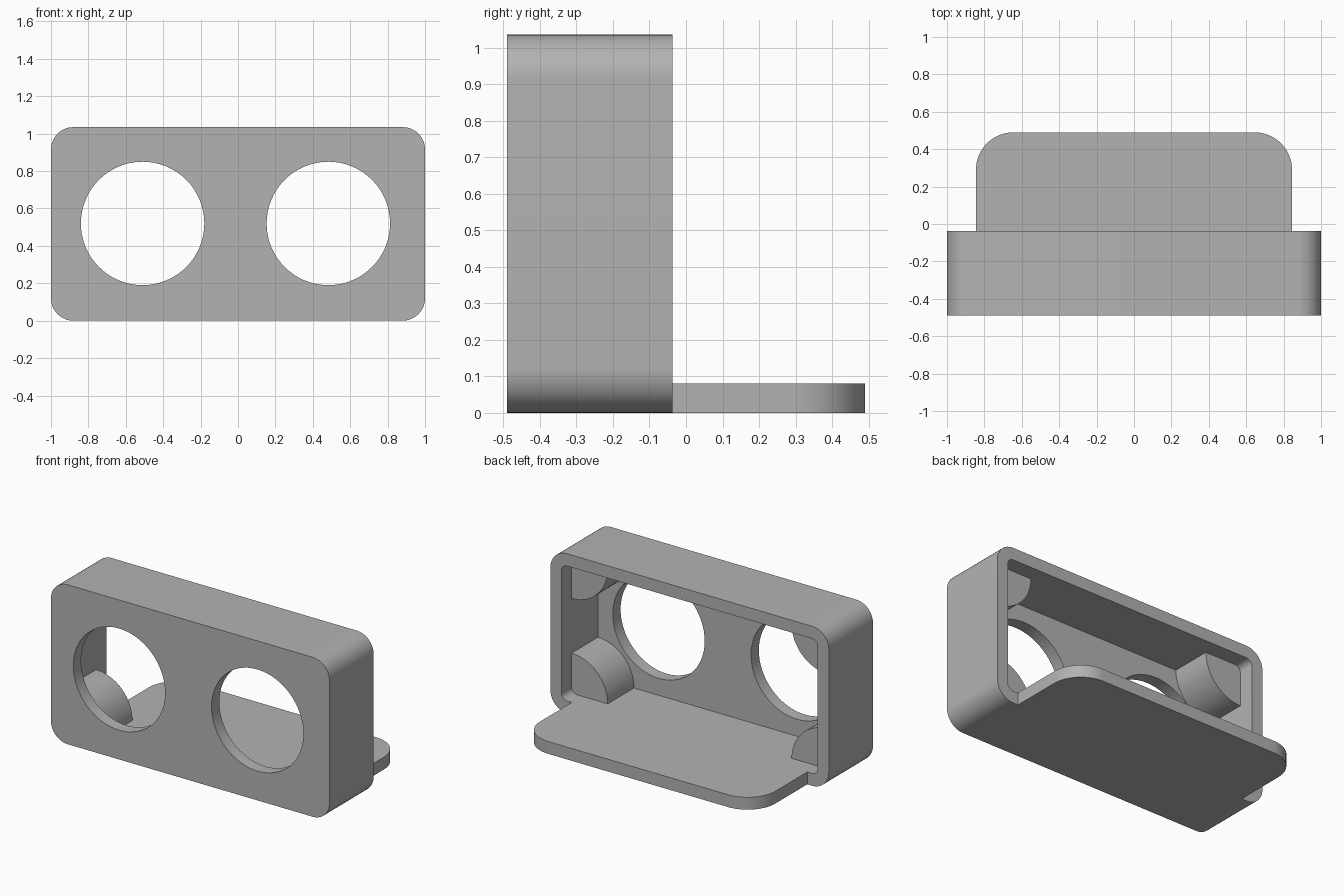
import bpy, bmesh
from math import pi, sin, cos, radians

cube = bpy.data.objects.get("Cube")
if cube:
    bpy.data.objects.remove(cube, do_unlink=True)

# Main sizes
HEIGHT, WALL = 1.035, 0.08
FRONT, REAR, TONGUE_END = -0.49, -0.037, 0.49
MID = HEIGHT / 2

grey = bpy.data.materials.new("plain grey")
grey.use_nodes = True
colour = (0.45, 0.45, 0.45, 1)
grey.diffuse_color = colour
grey.node_tree.nodes["Principled BSDF"].inputs["Base Color"].default_value = colour


def arc(cx, cy, r, start, end, steps):
    return [(cx + r * cos(start + (end - start) * i / steps),
             cy + r * sin(start + (end - start) * i / steps)) for i in range(steps + 1)]


def rounded_rect(hw, hh, r, cy):
    points = []
    for k, (sx, sy) in enumerate([(1, 1), (-1, 1), (-1, -1), (1, -1)]):
        points += arc(sx * (hw - r), cy + sy * (hh - r), r, k * pi / 2, (k + 1) * pi / 2, 12)
    return points


def prism(name, profile, low, high, axis="Y"):
    """Extrude a profile along Y (points are x, z) or Z (points are x, y)."""
    bm = bmesh.new()
    place = (lambda a, b: (a, low, b)) if axis == "Y" else (lambda a, b: (a, b, low))
    face = bm.faces.new([bm.verts.new(place(a, b)) for a, b in profile])
    top = bmesh.ops.extrude_face_region(bm, geom=[face])["geom"]
    step = (0, high - low, 0) if axis == "Y" else (0, 0, high - low)
    bmesh.ops.translate(bm, vec=step, verts=[g for g in top if isinstance(g, bmesh.types.BMVert)])
    bmesh.ops.recalc_face_normals(bm, faces=bm.faces[:])
    mesh = bpy.data.meshes.new(name)
    bm.to_mesh(mesh)
    bm.free()
    mesh.materials.append(grey)
    obj = bpy.data.objects.new(name, mesh)
    bpy.context.collection.objects.link(obj)
    return obj


# Housing: rounded box, open at the rear, with two round openings in front
housing = prism("housing", rounded_rect(1, MID, 0.12, MID), FRONT, REAR)
cutters = [prism("cavity_cutter", rounded_rect(1 - WALL, MID - WALL, 0.04, MID),
                 FRONT + WALL, REAR + 0.1)]
for x in (-0.51, 0.483):
    circle = arc(x, 0.52, 0.33, 0, 2 * pi, 64)[:-1]
    cutters.append(prism("hole_cutter", circle, FRONT - 0.1, FRONT + WALL + 0.1))
for cutter in cutters:
    cutter.hide_render = True
    mod = housing.modifiers.new("cut", "BOOLEAN")
    mod.operation, mod.solver, mod.object = "DIFFERENCE", "EXACT", cutter
bpy.context.view_layer.update()
cut_mesh = bpy.data.meshes.new_from_object(
    housing.evaluated_get(bpy.context.evaluated_depsgraph_get()))
housing.modifiers.clear()
housing.data = cut_mesh
for cutter in cutters:
    bpy.data.objects.remove(cutter, do_unlink=True)
parts = [housing]

# Tongue: flat shelf behind the floor with rounded rear corners
hw, r = 0.845, 0.2
outline = [(-hw, REAR), (hw, REAR)]
outline += arc(hw - r, TONGUE_END - r, r, 0, pi / 2, 16)
outline += arc(r - hw, TONGUE_END - r, r, pi / 2, pi, 16)
parts.append(prism("rear_tongue", outline, 0, WALL, "Z"))

# Corner posts: quarter cylinders in the four inner corners
for side, sx in (("left", 1), ("right", -1)):
    for level, sz in (("top", 1), ("bottom", -1)):
        cx, cz = sx * (1 - WALL), MID + sz * (MID - WALL)
        quarter = [(cx, cz)] + [(cx - sx * a, cz - sz * b)
                                for a, b in arc(0, 0, 0.26, 0, pi / 2, 16)]
        parts.append(prism(f"{level}_{side}_post", quarter, FRONT + WALL, -0.14))

# Smooth the rounded walls and keep the edges sharp
bpy.ops.object.select_all(action="DESELECT")
for part in parts:
    part.select_set(True)
bpy.context.view_layer.objects.active = housing
bpy.ops.object.shade_smooth_by_angle(angle=radians(30))
